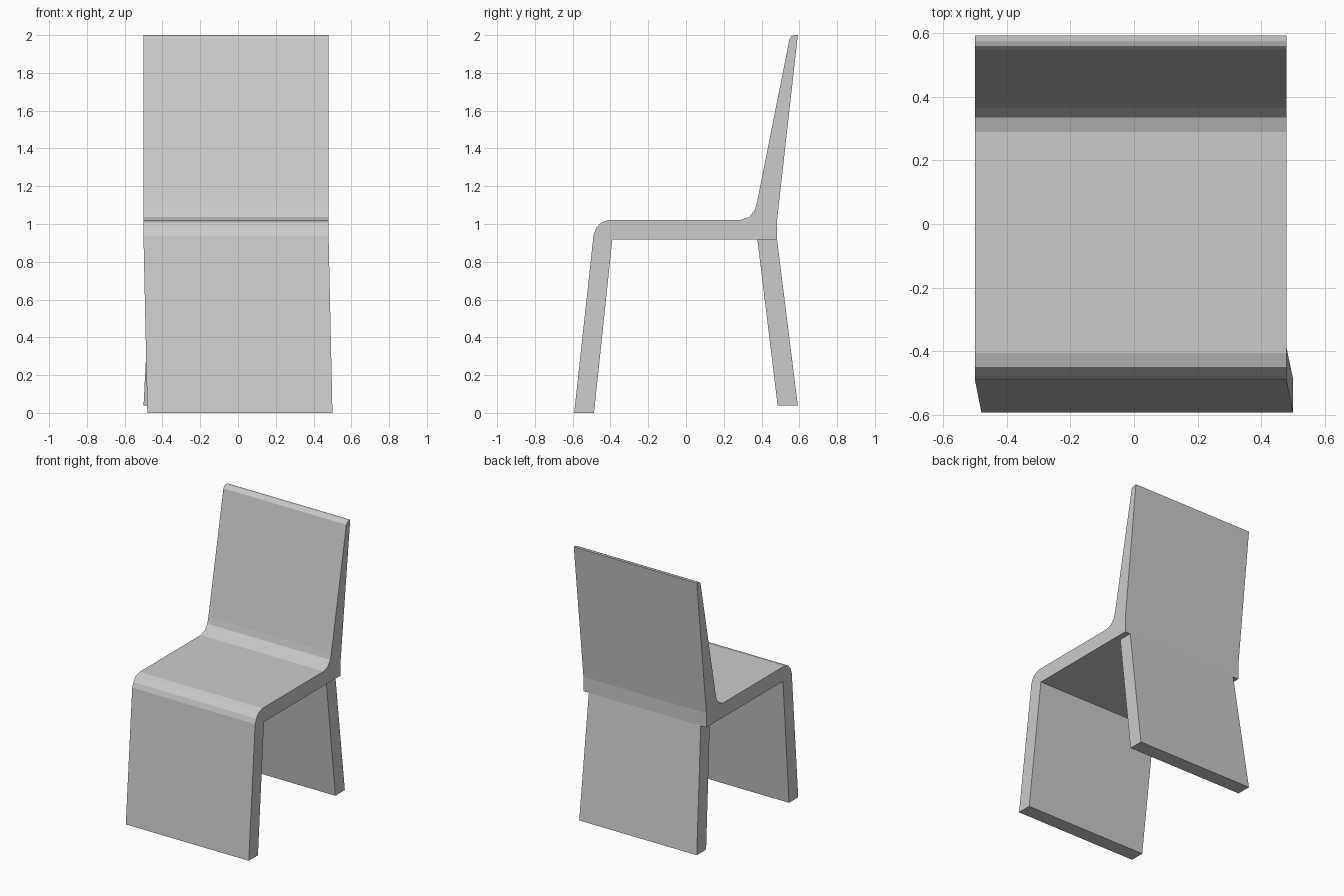
import bpy, bmesh

if "Cube" in bpy.data.objects:
    bpy.data.objects.remove(bpy.data.objects["Cube"])


def panel(name, profile, x_range):
    """Solid swept along x from a (y, z) profile; x_range(z) gives both ends."""
    bm = bmesh.new()
    sides = []
    for end in (0, 1):
        sides.append([bm.verts.new((x_range(z)[end], y, z)) for y, z in profile])
    left, right = sides
    bm.faces.new(left)
    bm.faces.new(right[::-1])
    n = len(profile)
    for i in range(n):
        j = (i + 1) % n
        bm.faces.new((left[i], right[i], right[j], left[j]))
    bmesh.ops.recalc_face_normals(bm, faces=bm.faces)
    mesh = bpy.data.meshes.new(name)
    bm.to_mesh(mesh)
    bm.free()
    obj = bpy.data.objects.new(name, mesh)
    bpy.context.collection.objects.link(obj)
    return obj


SEAT_Z = 0.918          # underside of the seat
REAR_FOOT_Z = 0.04      # the rear leg stops short of the ground

# Seat and backrest: one bent sheet with a rounded front edge
panel("seat_and_backrest", [
    (-0.39, SEAT_Z), (-0.492, SEAT_Z), (-0.49, 0.94), (-0.477, 0.975),
    (-0.45, 1.008), (-0.405, 1.022),
    (0.29, 1.022), (0.335, 1.037), (0.365, 1.075), (0.377, 1.12),
    (0.548, 1.98), (0.56, 1.995), (0.575, 2.0), (0.592, 2.0),
    (0.482, 1.02), (0.482, SEAT_Z),
], lambda z: (-0.5, 0.48))


# Front leg: slab that skews slightly sideways towards the floor
def front_span(z):
    shift = 0.02 * (1 - z / SEAT_Z)
    return -0.5 + shift, 0.48 + shift


panel("front_leg", [
    (-0.592, 0), (-0.487, 0), (-0.39, SEAT_Z), (-0.492, SEAT_Z),
], front_span)


# Rear leg: narrower slab, widening to one side at the foot
def rear_span(z):
    t = (SEAT_Z - z) / (SEAT_Z - REAR_FOOT_Z)
    return -0.455 - 0.045 * t, 0.437


panel("rear_leg", [
    (0.485, REAR_FOOT_Z), (0.592, REAR_FOOT_Z), (0.482, SEAT_Z), (0.378, SEAT_Z),
], rear_span)
